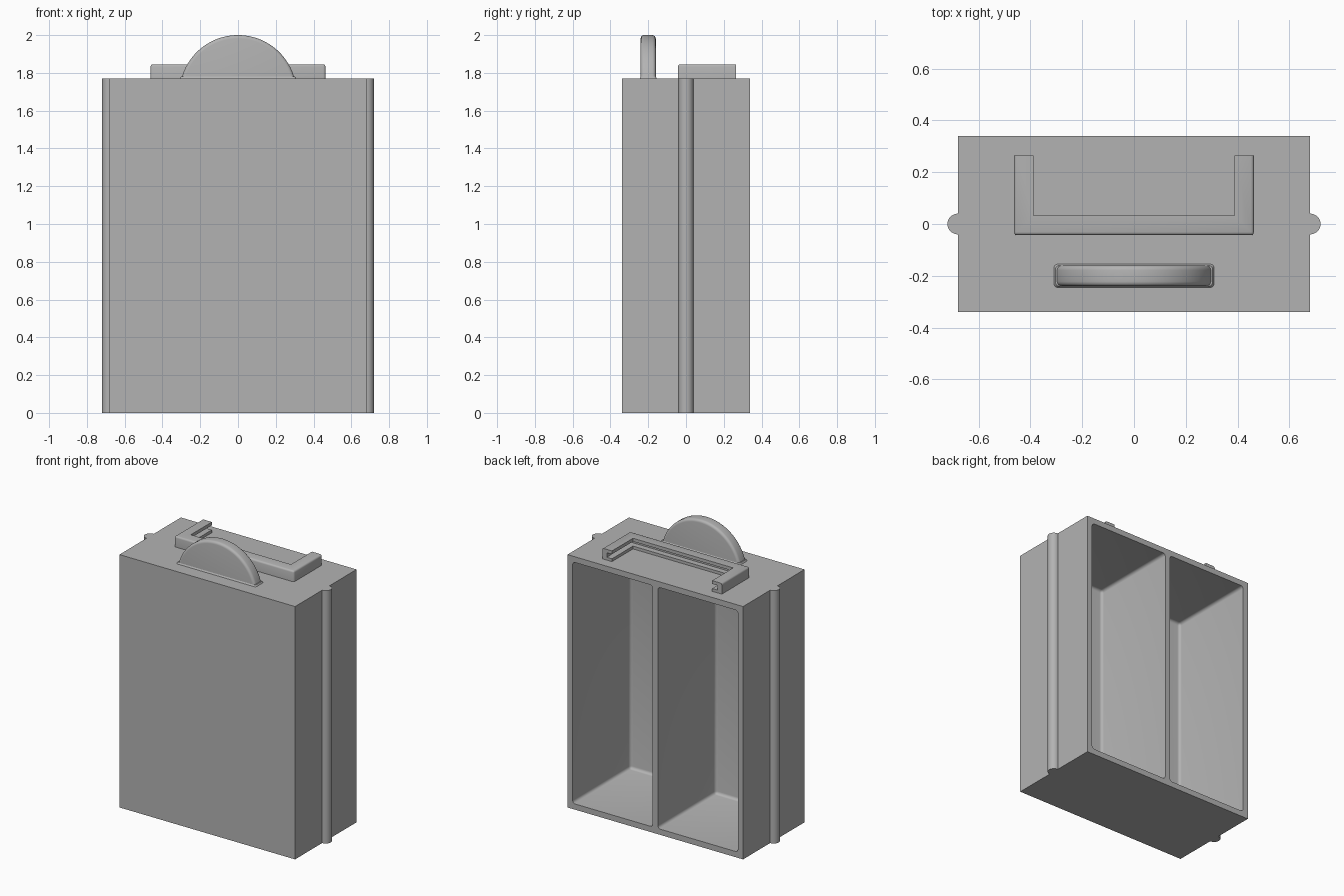
import bpy, bmesh, math
from mathutils import Vector

default = bpy.data.objects.get("Cube")
if default:
    bpy.data.objects.remove(default, do_unlink=True)

HALF_W, HALF_D, TOP, WALL = 0.68, 0.34, 1.77, 0.04

grey = bpy.data.materials.new("plain grey")
grey.use_nodes = True
grey.diffuse_color = (0.45, 0.45, 0.45, 1)
grey.node_tree.nodes["Principled BSDF"].inputs["Base Color"].default_value = (0.45, 0.45, 0.45, 1)


def finish(name, bm, smooth=True):
    """Turn a bmesh into a named, coloured object."""
    bmesh.ops.recalc_face_normals(bm, faces=bm.faces)
    mesh = bpy.data.meshes.new(name)
    bm.to_mesh(mesh)
    bm.free()
    mesh.materials.append(grey)
    obj = bpy.data.objects.new(name, mesh)
    bpy.context.collection.objects.link(obj)
    if smooth:
        shade(obj)
    return obj


def shade(obj):
    bpy.ops.object.select_all(action="DESELECT")
    obj.select_set(True)
    bpy.context.view_layer.objects.active = obj
    bpy.ops.object.shade_smooth_by_angle(angle=math.radians(35))


def box(lo, hi):
    bm = bmesh.new()
    bmesh.ops.create_cube(bm, size=1)
    for v in bm.verts:
        v.co = Vector([(a + b) / 2 + c * (b - a) for a, b, c in zip(lo, hi, v.co)])
    return bm


def prism(points, direction):
    """Extrude a flat outline along a direction."""
    bm = bmesh.new()
    face = bm.faces.new([bm.verts.new(p) for p in points])
    ext = bmesh.ops.extrude_face_region(bm, geom=[face], use_keep_orig=True)
    moved = [g for g in ext["geom"] if isinstance(g, bmesh.types.BMVert)]
    bmesh.ops.translate(bm, verts=moved, vec=direction)
    return bm


def round_edges(bm, edges, radius, segments=4):
    bmesh.ops.bevel(bm, geom=list(edges), offset=radius, segments=segments,
                    profile=0.5, affect="EDGES", clamp_overlap=True)


# Drawer body with two rounded compartments open at the back
body = finish("drawer_body", box((-HALF_W, -HALF_D, 0), (HALF_W, HALF_D, TOP)), False)
for side in (-1, 1):
    x0, x1 = sorted((side * WALL / 2, side * (HALF_W - WALL)))
    bm = box((x0, -HALF_D + WALL, WALL), (x1, HALF_D + 0.2, TOP - WALL))
    round_edges(bm, bm.edges, 0.02)
    cutter = finish("compartment_cutter", bm, False)
    cutter.hide_render = True
    cut = body.modifiers.new("compartment", "BOOLEAN")
    cut.operation, cut.solver, cut.object = "DIFFERENCE", "EXACT", cutter
    bpy.context.view_layer.objects.active = body
    bpy.ops.object.modifier_apply(modifier=cut.name)
    bpy.data.objects.remove(cutter, do_unlink=True)
shade(body)

# Half-round guide rails on both sides
for side, name in ((1, "left_rail"), (-1, "right_rail")):
    arc = [math.pi * (i / 16 - 0.5) for i in range(17)]
    outline = [(side * (HALF_W + 0.04 * math.cos(a)), 0.04 * math.sin(a), 0) for a in arc]
    finish(name, prism(outline, (0, 0, TOP)))

# Upright half-moon handle
radius, centre_z = 0.31, 1.69
start = math.asin((TOP - 0.005 - centre_z) / radius)
angles = [start + (math.pi - 2 * start) * i / 48 for i in range(49)]
outline = [(radius * math.cos(a), -0.24, centre_z + radius * math.sin(a)) for a in angles]
bm = prism(outline, (0, 0.08, 0))
rim = [e for e in bm.edges
       if abs(e.verts[0].co.y - e.verts[1].co.y) < 1e-5 and e.calc_length() < 0.1]
round_edges(bm, rim, 0.018)
finish("handle", bm)

# Small flared foot under the handle
bm = box((-0.312, -0.248, TOP - 0.005), (0.312, -0.152, TOP + 0.01))
round_edges(bm, [e for e in bm.edges if abs(e.verts[0].co.z - e.verts[1].co.z) > 0.01], 0.015)
for v in bm.verts:
    if v.co.z > TOP:
        v.co.x *= 0.97
        v.co.y = -0.2 + (v.co.y + 0.2) * 0.83
finish("handle_foot", bm)

# Label holder: C-shaped channel swept around three sides, open at the back
profile = [(0, -0.005), (0, 0.075), (0.075, 0.075), (0.075, 0.052),
           (0.035, 0.052), (0.035, 0.02), (0.075, 0.02), (0.075, -0.005)]
bm = bmesh.new()
stations = []
for side, at_corner in ((-1, False), (-1, True), (1, True), (1, False)):
    stations.append([bm.verts.new((side * (0.463 - d), d - 0.043 if at_corner else 0.265, TOP + h))
                     for d, h in profile])
count = len(profile)
for a, b in zip(stations, stations[1:]):
    for i in range(count):
        j = (i + 1) % count
        bm.faces.new((a[i], a[j], b[j], b[i]))
bm.faces.new(stations[0])
bm.faces.new(stations[-1])
outer = {v for s in stations for v in s[:2]}
tops = {s[1] for s in stations}
corners = {v for s in stations[1:3] for v in s[:2]}
soft = [e for e in bm.edges if set(e.verts) <= outer
        and (set(e.verts) <= tops or (set(e.verts) <= corners
             and abs(e.verts[0].co.x - e.verts[1].co.x) < 1e-5))]
round_edges(bm, soft, 0.012, 3)
finish("label_holder", bm)
